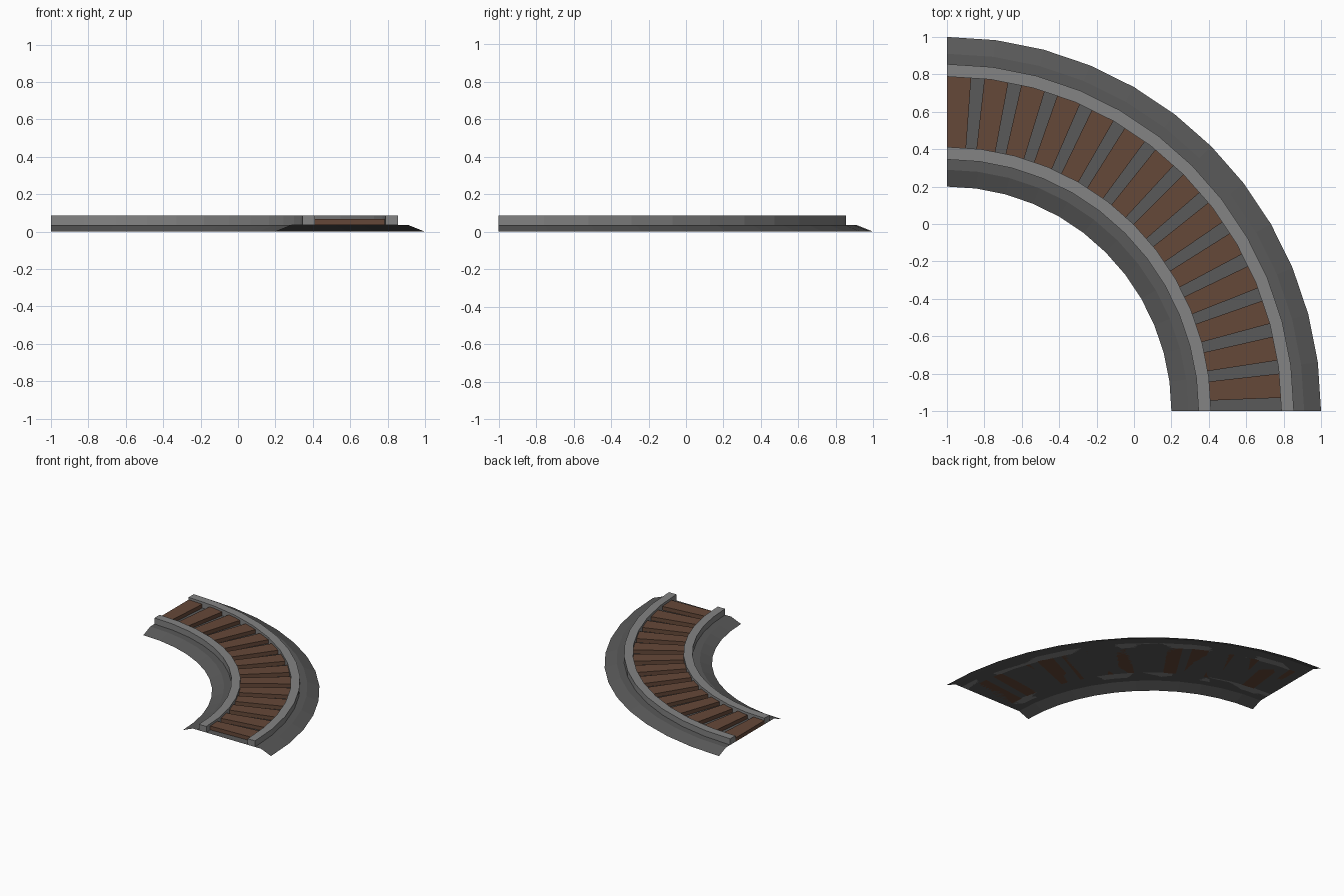
import bpy, bmesh
from math import radians, cos, sin

if "Cube" in bpy.data.objects:
    bpy.data.objects.remove(bpy.data.objects["Cube"])

CENTRE = (-1.0, -1.0)   # centre of the quarter-circle bend


def material(name, rgb):
    m = bpy.data.materials.new(name)
    m.diffuse_color = (*rgb, 1)
    m.use_nodes = True
    m.node_tree.nodes["Principled BSDF"].inputs["Base Color"].default_value = m.diffuse_color
    return m


def sweep(bm, profile, start, end, steps, closed=True):
    """Sweep an (r, z) profile around the bend centre, angles in degrees."""
    rings = []
    for i in range(steps + 1):
        a = radians(start + (end - start) * i / steps)
        rings.append([bm.verts.new((CENTRE[0] + r * cos(a), CENTRE[1] + r * sin(a), z))
                      for r, z in profile])
    n = len(profile)
    for lo, hi in zip(rings, rings[1:]):
        for j in range(n if closed else n - 1):
            k = (j + 1) % n
            bm.faces.new((lo[j], lo[k], hi[k], hi[j]))
    if closed:
        bm.faces.new(rings[0][::-1])
        bm.faces.new(rings[-1])


def box_profile(r0, r1, z0, z1):
    return [(r0, z0), (r0, z1), (r1, z1), (r1, z0)]


def finish(bm, name, mat):
    mesh = bpy.data.meshes.new(name)
    bm.to_mesh(mesh)
    bm.free()
    mesh.materials.append(mat)
    bpy.context.collection.objects.link(bpy.data.objects.new(name, mesh))


stone = material("dark_stone", (0.10, 0.10, 0.10))
steel = material("steel", (0.23, 0.23, 0.23))
wood = material("wood", (0.13, 0.065, 0.04))

BED = 0.036   # height of the gravel bed

# Gravel bed: open-bottomed sheet with sloping shoulders
bm = bmesh.new()
sweep(bm, [(1.2, 0), (1.29, BED), (1.91, BED), (2.0, 0)], 0, 90, 12, closed=False)
finish(bm, "gravel_bed", stone)

# Two rails
for name, r0, r1 in (("inner_rail", 1.345, 1.412), ("outer_rail", 1.788, 1.855)):
    bm = bmesh.new()
    sweep(bm, box_profile(r0, r1, BED, 0.086), 0, 90, 12)
    finish(bm, name, steel)

# Wooden sleepers, evenly spaced between the rails
bm = bmesh.new()
pitch = 90 / 14
for i in range(14):
    end = 90 - i * pitch
    sweep(bm, box_profile(1.405, 1.792, BED, 0.067), end - 4.15, end, 1)
finish(bm, "sleepers", wood)
